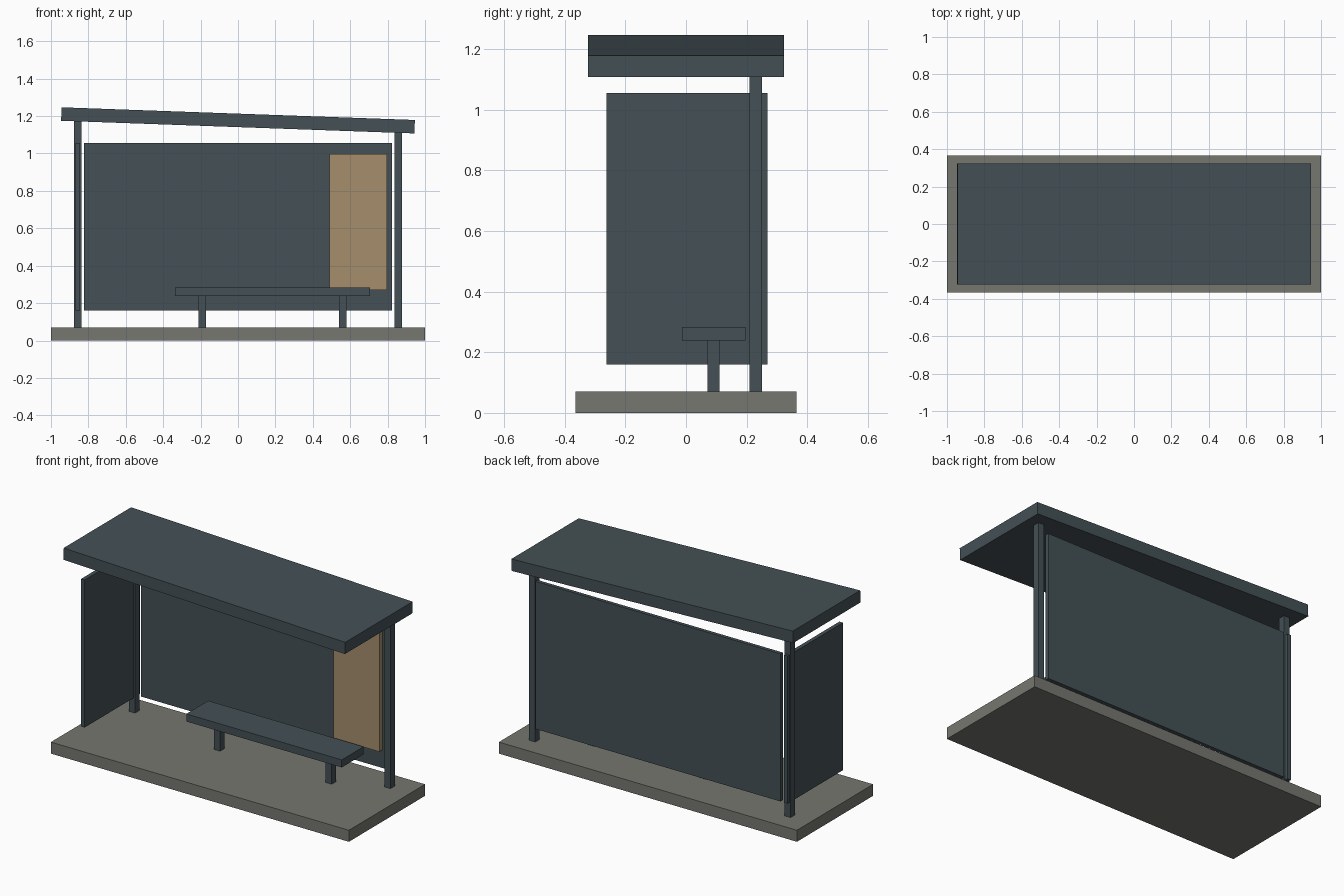
import bpy
import math

if "Cube" in bpy.data.objects:
    bpy.data.objects.remove(bpy.data.objects["Cube"])


def material(name, rgb):
    m = bpy.data.materials.new(name)
    m.diffuse_color = (*rgb, 1.0)
    m.use_nodes = True
    m.node_tree.nodes["Principled BSDF"].inputs["Base Color"].default_value = m.diffuse_color
    return m


STEEL = material("dark slate", (0.058, 0.082, 0.092))
STONE = material("warm grey", (0.180, 0.184, 0.160))
TAN = material("poster tan", (0.376, 0.270, 0.150))


def box(name, x, y, z, mat, tilt=0.0):
    """Box from (min, max) ranges, optionally tilted about its centre."""
    ranges = (x, y, z)
    bpy.ops.mesh.primitive_cube_add(size=1, location=[(a + b) / 2 for a, b in ranges])
    ob = bpy.context.object
    ob.name = name
    ob.scale = [b - a for a, b in ranges]
    bpy.ops.object.transform_apply(location=False, rotation=False, scale=True)
    ob.rotation_euler.y = tilt
    ob.data.materials.append(mat)
    return ob


BASE_TOP = 0.07
TILT = math.radians(2.05)

# Ground slab and sloping roof
box("base_slab", (-1, 1), (-0.365, 0.365), (0, BASE_TOP), STONE)
box("roof", (-0.945, 0.945), (-0.323, 0.323), (1.141, 1.213), STEEL, TILT)

# Posts, each reaching into the underside of the roof
for side, cx in (("left", -0.857), ("right", 0.857)):
    top = 1.155 - cx * math.tan(TILT)
    box(side + "_post", (cx - 0.02, cx + 0.02), (0.209, 0.25), (BASE_TOP, top), STEEL)

# Back wall and the single side wall
box("back_panel", (-0.823, 0.823), (0.246, 0.268), (0.16, 1.055), STEEL)
box("side_panel", (-0.870, -0.846), (-0.262, 0.268), (0.16, 1.055), STEEL)

# Poster board
box("poster", (0.488, 0.797), (0.216, 0.247), (0.27, 0.998), TAN)

# Bench
box("bench_seat", (-0.337, 0.706), (-0.014, 0.196), (0.238, 0.284), STEEL)
for side, cx in (("left", -0.19), ("right", 0.559)):
    box(side + "_bench_leg", (cx - 0.02, cx + 0.02), (0.071, 0.111), (BASE_TOP, 0.24), STEEL)
